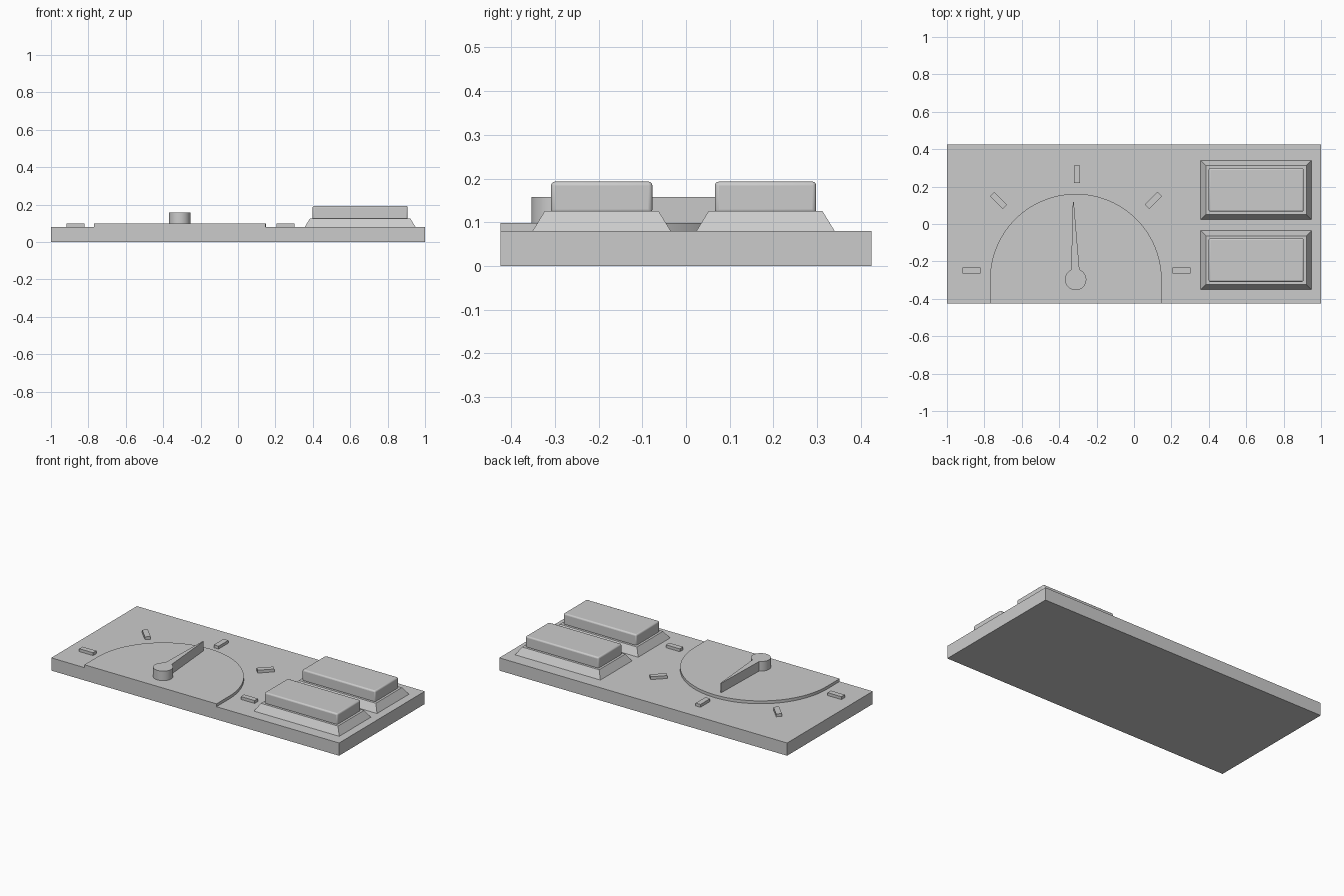
import bpy, bmesh, math

if "Cube" in bpy.data.objects:
    bpy.data.objects.remove(bpy.data.objects["Cube"])


def prism(name, pts, z0, z1):
    """Extrude a counter-clockwise outline from z0 to z1."""
    bm = bmesh.new()
    face = bm.faces.new([bm.verts.new((x, y, z0)) for x, y in pts])
    ext = bmesh.ops.extrude_face_region(bm, geom=[face])["geom"]
    bmesh.ops.translate(bm, vec=(0, 0, z1 - z0),
                        verts=[v for v in ext if isinstance(v, bmesh.types.BMVert)])
    bmesh.ops.recalc_face_normals(bm, faces=bm.faces)
    me = bpy.data.meshes.new(name)
    bm.to_mesh(me)
    bm.free()
    ob = bpy.data.objects.new(name, me)
    bpy.context.collection.objects.link(ob)
    return ob


def rect(x0, x1, y0, y1):
    return [(x0, y0), (x1, y0), (x1, y1), (x0, y1)]


def arc(cx, cy, r, a0, a1, n):
    steps = [math.radians(a0 + (a1 - a0) * i / n) for i in range(n + 1)]
    return [(cx + r * math.cos(a), cy + r * math.sin(a)) for a in steps]


def smooth(ob):
    bpy.ops.object.select_all(action='DESELECT')
    bpy.context.view_layer.objects.active = ob
    ob.select_set(True)
    bpy.ops.object.shade_smooth_by_angle(angle=math.radians(30))


TOP = 0.08    # panel surface
FACE = 0.098  # dial surface

# Panel
prism("panel", rect(-1, 1, -0.425, 0.425), 0, TOP)

# Arched dial plate running off the front edge
dial = prism("dial_plate", [(-0.77, -0.425), (0.148, -0.425)]
             + arc(-0.311, -0.298, 0.459, 0, 180, 48), TOP - 0.005, FACE)
smooth(dial)

# Pointer: round hub drawn out to a fine tip
pointer = prism("pointer", arc(-0.312, -0.297, 0.057, 115, 429, 40)
                + [(-0.322, 0.118), (-0.327, 0.118)], FACE - 0.003, 0.158)
smooth(pointer)

# Scale marks around the dial
for x, y, angle in [(-0.87, -0.248, 0), (-0.725, 0.126, -45), (-0.304, 0.266, 90),
                    (0.103, 0.126, 45), (0.253, -0.248, 0)]:
    mark = prism("scale_mark", rect(-0.048, 0.048, -0.0165, 0.0165), TOP - 0.003, FACE)
    mark.location = (x, y, 0)
    mark.rotation_euler.z = math.radians(angle)

# Two push buttons: sloped surround and rounded cap
for y in (-0.193, 0.182):
    base = prism("button_surround", rect(-0.298, 0.298, -0.16, 0.16), TOP - 0.003, 0.126)
    base.location = (0.653, y, 0)
    for v in base.data.vertices:
        if v.co.z > 0.1:
            v.co.x *= 0.268 / 0.298
            v.co.y *= 0.13 / 0.16
    cap = prism("button_cap", rect(-0.254, 0.254, -0.116, 0.116), 0.12, 0.193)
    cap.location = (0.653, y, 0)
    bevel = cap.modifiers.new("soft_edges", 'BEVEL')
    bevel.width = 0.009
    bevel.segments = 3
    smooth(cap)
